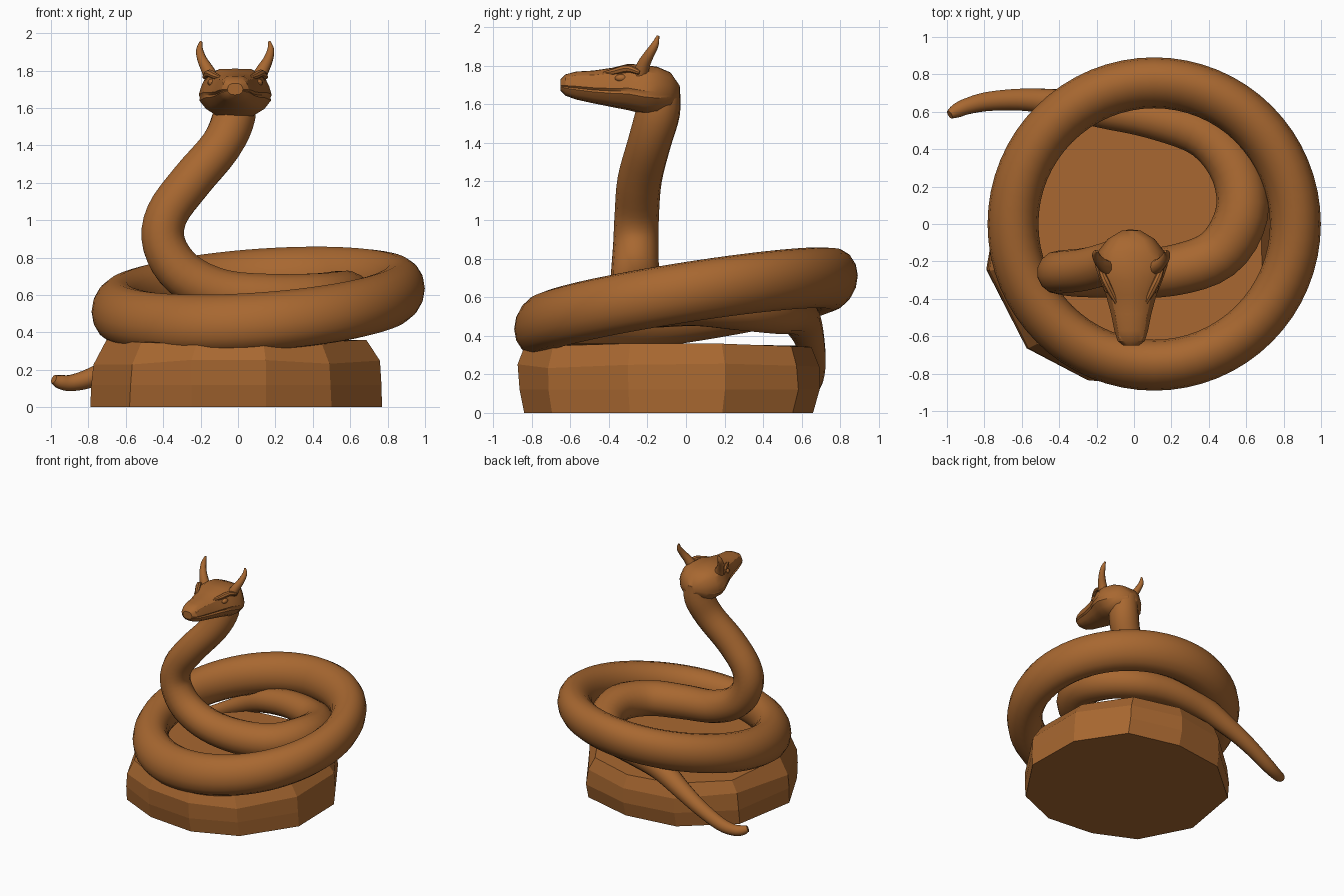
import bpy, bmesh, math, random
from mathutils import Vector, Matrix

cube = bpy.data.objects.get("Cube")
if cube:
    bpy.data.objects.remove(cube, do_unlink=True)
random.seed(4)

brown = bpy.data.materials.new("carved brown")
brown.use_nodes = True
colour = (0.39, 0.137, 0.03, 1)
brown.diffuse_color = colour
brown.node_tree.nodes["Principled BSDF"].inputs["Base Color"].default_value = colour
HEAD_X = -0.015


def finish(name, bm, angle=40):
    bmesh.ops.recalc_face_normals(bm, faces=bm.faces)
    mesh = bpy.data.meshes.new(name)
    bm.to_mesh(mesh)
    bm.free()
    mesh.materials.append(brown)
    ob = bpy.data.objects.new(name, mesh)
    bpy.context.collection.objects.link(ob)
    if angle:
        bpy.ops.object.select_all(action='DESELECT')
        ob.select_set(True)
        bpy.context.view_layer.objects.active = ob
        bpy.ops.object.shade_smooth_by_angle(angle=math.radians(angle))


def loft(name, rings, closed=False, angle=40):
    """Skin a row of equal-sized point loops."""
    bm = bmesh.new()
    loops = [[bm.verts.new(p) for p in ring] for ring in rings]
    n = len(loops[0])
    pairs = list(zip(loops, loops[1:]))
    if closed:
        pairs.append((loops[-1], loops[0]))
    for a, b in pairs:
        for i in range(n):
            j = (i + 1) % n
            bm.faces.new((a[i], a[j], b[j], b[i]))
    if not closed:
        bm.faces.new(loops[0])
        bm.faces.new(loops[-1])
    finish(name, bm, angle)


def spline(keys, steps):
    """Catmull-Rom through (x, y, z, radius) keys."""
    pts = [Vector(k) for k in keys]
    pts = [pts[0] * 2 - pts[1]] + pts + [pts[-1] * 2 - pts[-2]]
    out = []
    for a, b, c, d in zip(pts, pts[1:], pts[2:], pts[3:]):
        for s in range(steps):
            t = s / steps
            out.append(0.5 * (2 * b + (c - a) * t + (2 * a - 5 * b + 4 * c - d) * t * t
                              + (3 * b - a - 3 * c + d) * t ** 3))
    return out + [pts[-2]]


def sweep(name, keys, sides=14, steps=4):
    pts = spline(keys, steps)
    pos = [p.to_3d() for p in pts]
    rings, normal, old = [], None, None
    for i, p in enumerate(pos):
        tangent = (pos[min(i + 1, len(pos) - 1)] - pos[max(i - 1, 0)]).normalized()
        if normal is None:
            normal = tangent.orthogonal().normalized()
        else:
            normal = old.rotation_difference(tangent) @ normal
        old = tangent
        side = tangent.cross(normal)
        rings.append([p + pts[i].w * (math.cos(a) * normal + math.sin(a) * side)
                      for a in (k * math.tau / sides for k in range(sides))])
    loft(name, rings)


def ball(name, centre, size):
    bm = bmesh.new()
    bmesh.ops.create_uvsphere(bm, u_segments=12, v_segments=8, radius=1,
                              matrix=Matrix.LocRotScale(Vector(centre), None, Vector(size)))
    finish(name, bm)


# Boulder base: faceted, chamfered at the sides towards the top
outline = [(-.79, -.25), (-.58, -.67), (-.25, -.83), (.15, -.87), (.5, -.72), (.77, -.3),
           (.76, .2), (.52, .58), (.1, .69), (-.33, .63), (-.7, .3)]
layers = []
for z, sx, sy in ((0, 1, .96), (.12, 1, 1), (.25, .985, 1), (.355, .89, .95)):
    ring = []
    for x, y in outline:
        jitter = random.uniform(-.012, .008) if 0 < z < .3 else 0
        lift = random.uniform(-.03, .01) if z > .2 else 0
        ring.append((x * (sx + jitter), (y + .09) * (sy + jitter) - .09, z + lift))
    layers.append(ring)
loft("boulder", layers, angle=0)

# Large tilted outer coil, taller than wide
coil = []
for i in range(64):
    a = i * math.tau / 64
    ring = []
    for k in range(16):
        b = k * math.tau / 16
        r = 0.755 + 0.136 * math.cos(b)
        x, y = r * math.cos(a), r * math.sin(a)
        ring.append((x + .108, y, .573 + .155 * y + .07 * x + .157 * math.sin(b)))
    coil.append(ring)
loft("outer_coil", coil, closed=True)

# Neck, inner coil and tail in one tapering sweep
sweep("body", [
    (-.015, -.13, 1.70, .10), (-.02, -.145, 1.56, .115), (-.09, -.19, 1.4, .113),
    (-.25, -.24, 1.21, .115), (-.38, -.255, 1.03, .115), (-.395, -.26, .87, .118),
    (-.29, -.265, .71, .125), (-.08, -.265, .61, .128), (.2, -.25, .58, .135),
    (.45, -.16, .58, .14), (.575, .05, .59, .142), (.545, .28, .56, .135),
    (.38, .47, .53, .122), (.1, .565, .515, .11), (-.18, .61, .46, .095),
    (-.42, .65, .345, .072), (-.6, .665, .25, .06), (-.78, .655, .16, .052),
    (-.89, .63, .13, .044), (-.95, .605, .135, .038), (-.985, .585, .15, .024)])

# Head: wide jaw tapering to a blunt snout, with a mouth crease
half = [(0, 1), (.5, .98), (.8, .72), (.93, .3), (1, -.05), (.97, -.18), (.98, -.3),
        (.8, -.65), (.5, -.93), (0, -1)]
stations = [(-.035, 1.63, 1.70, .05), (-.08, 1.57, 1.765, .125), (-.15, 1.545, 1.795, .18),
            (-.22, 1.55, 1.805, .195), (-.3, 1.57, 1.81, .168), (-.38, 1.585, 1.79, .135),
            (-.48, 1.605, 1.775, .108), (-.57, 1.625, 1.77, .09), (-.625, 1.645, 1.755, .073),
            (-.65, 1.67, 1.73, .042)]
rings = []
for y, low, high, width in stations:
    mid, tall = (low + high) / 2, (high - low) / 2
    prof = [(px * (.93 if k == 5 and y < -.35 else 1), pz) for k, (px, pz) in enumerate(half)]
    prof += [(-px, pz) for px, pz in prof[-2:0:-1]]
    rings.append([(HEAD_X + px * width, y, mid + pz * tall) for px, pz in prof])
loft("head", rings, angle=32)

# Paired horns, brows, eyes and nostrils
for label, s in (("left", 1), ("right", -1)):
    def at(x, y, z, *r):
        return (HEAD_X + s * x, y, z) + r
    sweep(label + "_horn", [at(.115, -.24, 1.74, .043), at(.148, -.22, 1.805, .034),
                            at(.177, -.19, 1.86, .026), at(.19, -.16, 1.91, .019),
                            at(.183, -.145, 1.955, .007)], sides=10)
    sweep(label + "_brow", [at(.165, -.24, 1.765, .012), at(.14, -.3, 1.785, .02),
                            at(.105, -.37, 1.77, .018), at(.075, -.43, 1.76, .008)], sides=8)
    ball(label + "_eye", at(.126, -.335, 1.736), (.022, .034, .02))
    ball(label + "_nostril", at(.05, -.6, 1.732), (.02, .028, .018))
